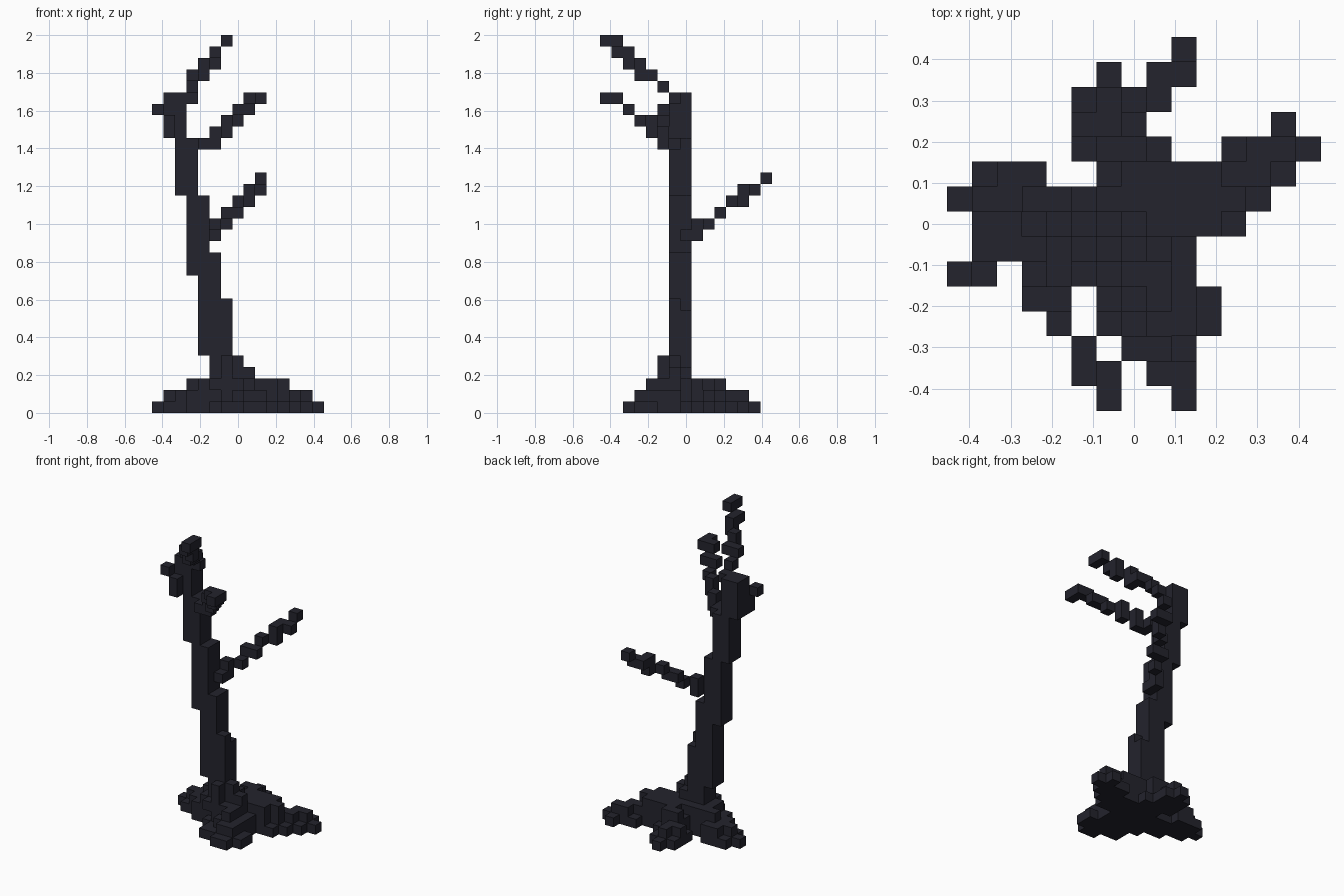
import bpy, bmesh
from mathutils import Vector

cube = bpy.data.objects.get("Cube")
if cube:
    bpy.data.objects.remove(cube, do_unlink=True)

UNIT = 2 / 33                      # edge of one block
ORIGIN = Vector((-7.5, -7.5, 0))   # corner of the block grid

bark = bpy.data.materials.new("dark_bark")
bark.use_nodes = True
colour = (0.017, 0.017, 0.026, 1)
bark.diffuse_color = colour
bark.node_tree.nodes["Principled BSDF"].inputs["Base Color"].default_value = colour


def box(x0, x1, y0, y1, z0, z1):
    """All blocks in an inclusive range."""
    return {(x, y, z) for x in range(x0, x1 + 1)
            for y in range(y0, y1 + 1) for z in range(z0, z1 + 1)}


def rows(z, spans):
    """One layer of blocks, given as (y, first x, last x) rows."""
    return set().union(*(box(a, b, y, y, z, z) for y, a, b in spans))


def build(name, cells):
    """Make a closed skin around a set of blocks."""
    bm = bmesh.new()
    for cell in cells:
        middle = Vector(cell) + Vector((0.5, 0.5, 0.5)) + ORIGIN
        for axis in range(3):
            for sign in (-1, 1):
                n = Vector((0, 0, 0))
                n[axis] = sign
                if tuple(int(c + d) for c, d in zip(cell, n)) in cells:
                    continue
                u = Vector((0, 0, 0))
                u[(axis + 1) % 3] = 1
                v = n.cross(u)
                corners = (n - u - v, n + u - v, n + u + v, n - u + v)
                bm.faces.new([bm.verts.new((middle + c / 2) * UNIT) for c in corners])
    bmesh.ops.remove_doubles(bm, verts=bm.verts[:], dist=UNIT / 100)
    bmesh.ops.recalc_face_normals(bm, faces=bm.faces[:])
    mesh = bpy.data.meshes.new(name)
    bm.to_mesh(mesh)
    bm.free()
    mesh.materials.append(bark)
    obj = bpy.data.objects.new(name, mesh)
    bpy.context.scene.collection.objects.link(obj)


# Spreading roots, layer by layer
ground = [(13, 6, 6), (12, 5, 7), (11, 5, 7), (11, 13, 13), (10, 5, 8), (10, 11, 14),
          (9, 1, 3), (9, 6, 13), (8, 0, 12), (7, 1, 11), (6, 3, 9),
          (5, 5, 9), (4, 6, 10), (3, 6, 10), (2, 8, 9)]
second = [(12, 6, 6), (11, 5, 6), (10, 6, 7), (10, 12, 13), (9, 2, 3), (9, 6, 12),
          (8, 1, 11), (7, 2, 10), (6, 3, 9), (5, 6, 9), (4, 7, 9), (3, 8, 9)]
third = [(10, 6, 7), (9, 7, 10), (8, 3, 11), (7, 4, 10), (6, 4, 8), (5, 5, 8), (4, 8, 8)]
collar = [(7, 5, 7), (6, 5, 8), (5, 6, 6)]
crown = [(7, 5, 6), (6, 5, 7), (5, 6, 6)]
roots = set()
for z, spans in enumerate((ground, second, third, collar, crown)):
    roots |= rows(z, spans)
build("roots", roots)

# Leaning trunk: overlapping two-by-two columns (first x, bottom, top)
trunk = set()
for x, low, high in ((5, 5, 9), (4, 5, 13), (3, 12, 18), (2, 19, 23), (1, 24, 27)):
    trunk |= box(x, x + 1, 6, 7, low, high)
trunk.discard((6, 7, 9))
build("trunk", trunk)

# Thin branches, block by block
build("lower_branch", {
    (5, 7, 15), (5, 8, 15), (5, 8, 16), (6, 9, 16), (6, 10, 17), (7, 10, 17),
    (7, 11, 18), (8, 12, 18), (8, 12, 19), (8, 13, 19), (9, 13, 19), (9, 14, 20)})
build("middle_branch", {
    (4, 6, 23), (4, 5, 23), (5, 5, 23), (5, 5, 24), (6, 4, 24), (6, 4, 25),
    (7, 3, 25), (7, 2, 26), (8, 2, 26), (8, 1, 27), (9, 1, 27), (9, 0, 27)})
build("top_branch", {
    (3, 6, 27), (3, 5, 28), (3, 4, 29), (4, 4, 29), (4, 3, 29), (4, 3, 30),
    (5, 2, 30), (5, 2, 31), (5, 1, 31), (6, 1, 32), (6, 0, 32)})
build("side_stub", {(1, 5, 24), (1, 5, 25), (0, 5, 26)})
